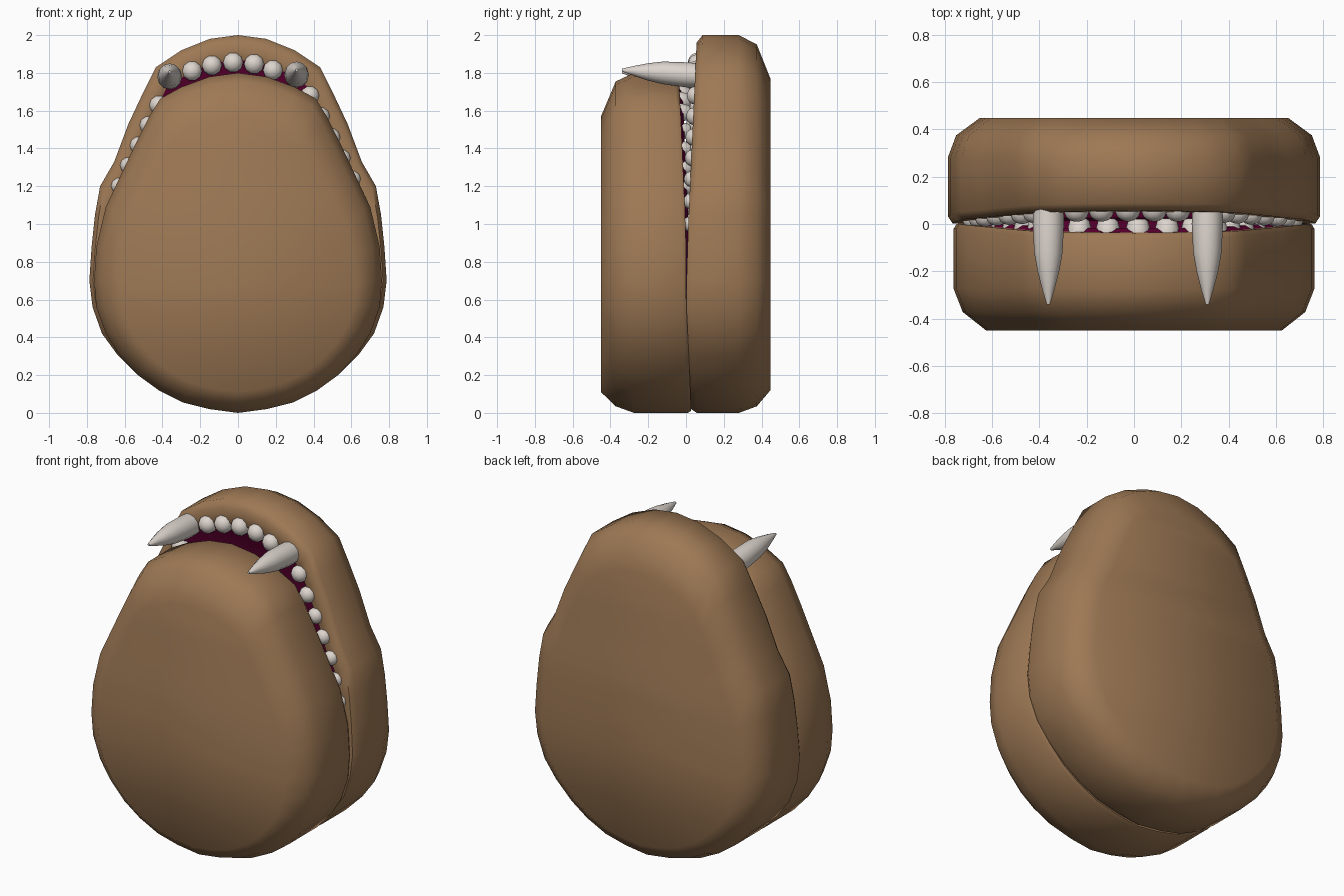
import bpy, bmesh, math

if "Cube" in bpy.data.objects:
    bpy.data.objects.remove(bpy.data.objects["Cube"])


def material(name, color):
    m = bpy.data.materials.new(name)
    m.diffuse_color = color
    m.use_nodes = True
    m.node_tree.nodes["Principled BSDF"].inputs["Base Color"].default_value = m.diffuse_color
    return m


SKIN = material("brown_skin", (0.34, 0.19, 0.09, 1))
GUM = material("maroon_gum", (0.13, 0.0, 0.035, 1))
IVORY = material("ivory", (0.72, 0.66, 0.61, 1))


def lerp_table(table, z):
    for (z0, y0), (z1, y1) in zip(table, table[1:]):
        if z <= z1:
            return y0 + (y1 - y0) * (z - z0) / (z1 - z0)
    return table[-1][1]


def finish(name, bm, mats, angle):
    bmesh.ops.recalc_face_normals(bm, faces=bm.faces)
    me = bpy.data.meshes.new(name)
    bm.to_mesh(me)
    bm.free()
    for m in mats:
        me.materials.append(m)
    ob = bpy.data.objects.new(name, me)
    bpy.context.collection.objects.link(ob)
    bpy.ops.object.select_all(action='DESELECT')
    ob.select_set(True)
    bpy.context.view_layer.objects.active = ob
    bpy.ops.object.shade_smooth_by_angle(angle=math.radians(angle))
    return ob


def jaw(name, half, rings, mouth):
    """Loft rings (x scale, z low, z high, y or offset-from-mouth function)."""
    n = len(half)
    outline = half + [(-x, z) for x, z in half[-2:0:-1]]
    top = half[-1][1]
    bm = bmesh.new()
    loops = []
    for sx, lo, hi, y in rings:
        loop = []
        for x, z in outline:
            zz = lo + z * (hi - lo) / top
            yy = lerp_table(mouth, zz) + y[0] if isinstance(y, tuple) else y
            loop.append(bm.verts.new((x * sx, yy, zz)))
        loops.append(loop)
    m = len(outline)
    for k, (a, b) in enumerate(zip(loops, loops[1:])):
        for i in range(m):
            f = bm.faces.new((a[i], a[(i + 1) % m], b[(i + 1) % m], b[i]))
            f.material_index = 1 if k == 0 else 0
    # caps made of strips that run from side to side
    for loop, mat in ((loops[0], 1), (loops[-1], 0)):
        for i in range(n - 1):
            ids = [i, i + 1, (m - i - 1) % m, (m - i) % m]
            f = bm.faces.new([loop[j] for j in dict.fromkeys(ids)])
            f.material_index = mat
    return finish(name, bm, (SKIN, GUM), 55)


def lathe(bm, rings, sides):
    """Round solid along y; rings are (x, y, z, radius)."""
    loops = [[bm.verts.new((x + r * math.cos(2 * math.pi * i / sides), y,
                            z + r * math.sin(2 * math.pi * i / sides)))
              for i in range(sides)] for x, y, z, r in rings]
    for a, b in zip(loops, loops[1:]):
        for i in range(sides):
            j = (i + 1) % sides
            bm.faces.new((a[i], a[j], b[j], b[i]))
    bm.faces.new(loops[0])
    bm.faces.new(loops[-1])


def along(path, count):
    """Evenly spaced points on a polyline."""
    lens = [math.dist(a, b) for a, b in zip(path, path[1:])]
    pts = []
    for k in range(count):
        d = sum(lens) * k / (count - 1)
        for a, b, l in zip(path, path[1:], lens):
            if d <= l + 1e-6:
                pts.append((a[0] + (b[0] - a[0]) * d / l, a[1] + (b[1] - a[1]) * d / l))
                break
            d -= l
    return pts


# Jaw outlines (right half, bottom to top) and mouth lines (z, y)
upper_half = [(0, 0), (.15, .02), (.29, .055), (.42, .12), (.53, .2), (.64, .31),
              (.72, .42), (.77, .56), (.787, .7), (.775, .88), (.757, 1.05), (.73, 1.2),
              (.655, 1.33), (.58, 1.53), (.5, 1.7), (.435, 1.83), (.3, 1.92),
              (.15, 1.98), (0, 2)]
lower_half = [(0, 0), (.15, .02), (.29, .055), (.42, .12), (.53, .2), (.63, .31),
              (.7, .42), (.75, .56), (.762, .7), (.75, .88), (.7, 1.09), (.62, 1.26),
              (.54, 1.43), (.47, 1.57), (.41, 1.665), (.3, 1.725), (.15, 1.78), (0, 1.8)]
upper_mouth = [(0, .028), (.2, .02), (.6, .0), (1, .012), (2, .058)]
lower_mouth = [(0, .028), (.2, .02), (.6, .0), (.95, .0), (1.8, -.038)]

jaw("upper_jaw", upper_half,
    [(.85, .12, 1.85, (.02,)), (.87, .11, 1.87, (0,)), (.975, .02, 1.96, (0,)),
     (1, 0, 2, (.03,)), (1, 0, 2, .28), (.955, .035, 1.95, .375), (.83, .12, 1.77, .447)],
    upper_mouth)
jaw("lower_jaw", lower_half,
    [(.92, .07, 1.73, (.015,)), (.94, .05, 1.75, (0,)), (.985, .01, 1.785, (0,)),
     (1, 0, 1.8, (-.02,)), (1, 0, 1.8, -.275), (.95, .035, 1.755, -.372),
     (.82, .11, 1.57, -.45)],
    lower_mouth)

# Upper teeth: domed pegs along the arch
front = [(-.243, 1.81), (-.138, 1.84), (-.026, 1.855), (.085, 1.847), (.185, 1.815)]
right = along([(.38, 1.68), (.5, 1.45), (.615, 1.22), (.675, 1.0)], 7)
left = along([(-.42, 1.63), (-.5, 1.47), (-.625, 1.22), (-.685, .97)], 7)
bm = bmesh.new()
for x, z in front + right + left:
    y = lerp_table(upper_mouth, z)
    s = .75 + .25 * (z - 1) / .85
    lathe(bm, [(x, y + d * s, z, r * s) for d, r in
               ((.045, .054), (.0, .053), (-.02, .045), (-.034, .028), (-.04, .008))], 10)
finish("upper_teeth", bm, (IVORY,), 60)

# Lower teeth: short tapered pegs
front = [(-.23, 1.655), (-.11, 1.685), (.017, 1.70), (.14, 1.685), (.25, 1.65)]
side = along([(.345, 1.59), (.46, 1.4), (.57, 1.18), (.64, .98)], 7)
bm = bmesh.new()
for x, z in front + side + [(-x, z) for x, z in side]:
    y = lerp_table(lower_mouth, z)
    s = .65 + .35 * (z - .98) / .7
    lathe(bm, [(x, y + d * s, z, r * s) for d, r in
               ((-.03, .054), (.005, .053), (.045, .042), (.055, .028))], 10)
finish("lower_teeth", bm, (IVORY,), 60)

# Fangs reaching over the lower jaw
for name, fx, fz in (("left_fang", -.362, 1.775), ("right_fang", .31, 1.785)):
    bm = bmesh.new()
    lathe(bm, [(fx, .09, fz, .064), (fx, .0, fz + .005, .066), (fx, -.12, fz + .015, .06),
               (fx, -.2, fz + .02, .046), (fx, -.28, fz + .026, .025),
               (fx, -.34, fz + .03, .007)], 12)
    finish(name, bm, (IVORY,), 60)
